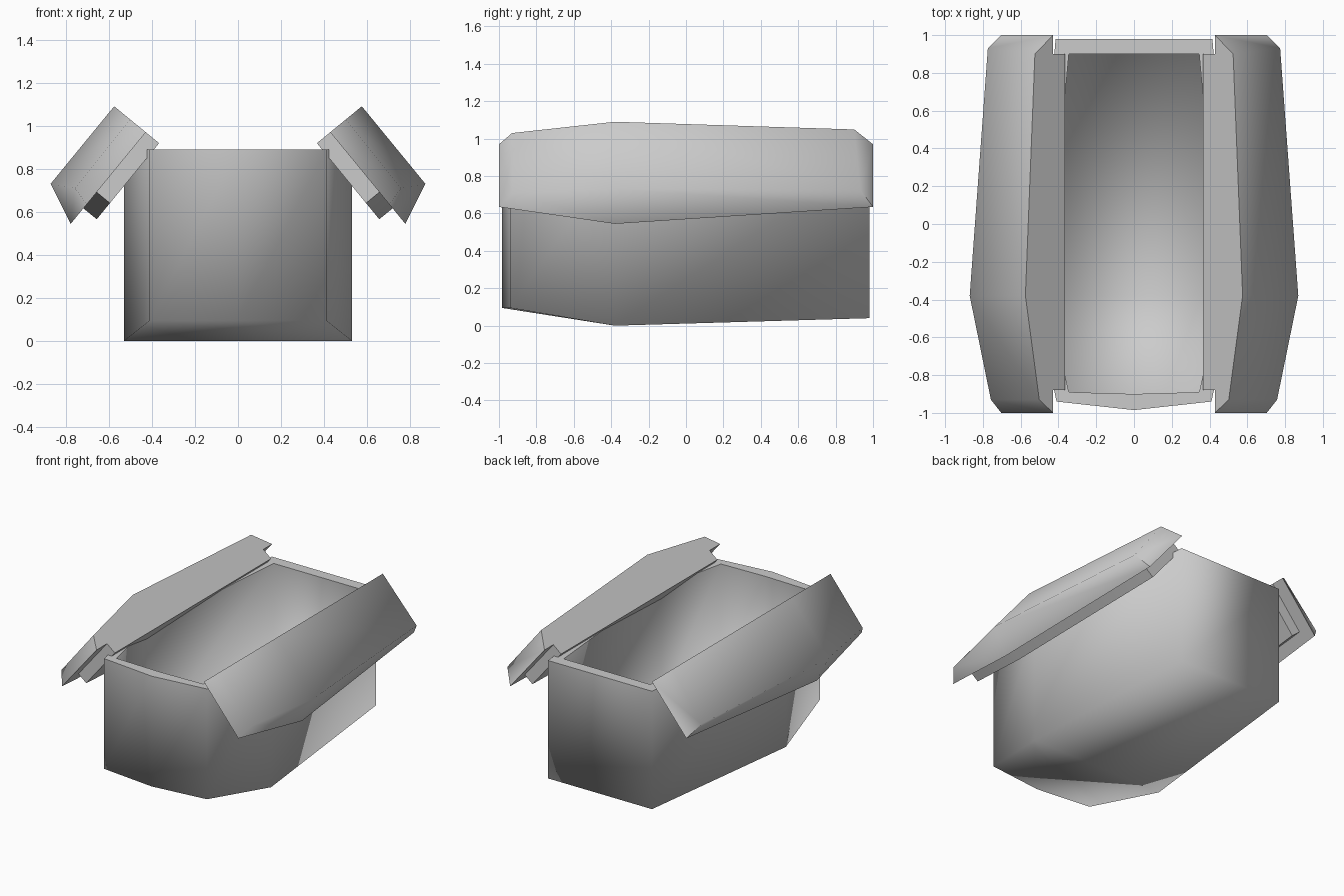
import bpy, bmesh, math
from mathutils import Vector

if "Cube" in bpy.data.objects:
    bpy.data.objects.remove(bpy.data.objects["Cube"])


def make(name, verts, faces, sharp=()):
    """Mesh object with consistent normals, smooth faces and chosen sharp vertex rings."""
    bm = bmesh.new()
    vs = [bm.verts.new(v) for v in verts]
    for f in faces:
        bm.faces.new([vs[i] for i in f])
    bmesh.ops.recalc_face_normals(bm, faces=bm.faces)
    for f in bm.faces:
        f.smooth = True
    ring = {vs[i] for i in sharp}
    for e in bm.edges:
        if e.verts[0] in ring and e.verts[1] in ring:
            e.smooth = False
    me = bpy.data.meshes.new(name)
    bm.to_mesh(me)
    bm.free()
    ob = bpy.data.objects.new(name, me)
    bpy.context.collection.objects.link(ob)
    return ob


def smooth_by_angle(ob, deg):
    bpy.ops.object.select_all(action='DESELECT')
    ob.select_set(True)
    bpy.context.view_layer.objects.active = ob
    bpy.ops.object.shade_smooth_by_angle(angle=math.radians(deg))


# Open tub: coffin-shaped plan with bowed front, tapered floor
outer = [(-.415, .98, .04), (-.53, -.38, 0), (-.41, -.94, .095), (0, -.985, .095),
         (.41, -.94, .095), (.53, -.38, 0), (.415, .98, .04)]
inner = [(-.345, .9, .11), (-.46, -.38, .07), (-.345, -.89, .165), (0, -.9, .165),
         (.345, -.89, .165), (.46, -.38, .07), (.345, .9, .11)]
TOP, n = .89, len(outer)
verts = (outer + [(x, y, TOP) for x, y, z in outer]
         + [(x, y, TOP) for x, y, z in inner] + inner)
faces = []
for i in range(n):
    j = (i + 1) % n
    for r in range(3):          # outer wall, rim, inner wall
        faces.append((r * n + i, r * n + j, r * n + n + j, r * n + n + i))
for o in (0, 3 * n):            # underside and inner floor
    faces += [(o, o + 1, o + 5, o + 6), (o + 1, o + 2, o + 3, o + 4, o + 5)]
make("tub", verts, faces, range(n, 3 * n))

# Half lids, opened outward. Local coords: u up the slope, d depth towards the tub, y
A = Vector((-.575, 0, 1.09))
U = Vector((.634, 0, .773))
D = Vector((.773, 0, -.634))
slab = [(0, .19, -1), (-.433, .19, -1), (-.55, .19, -.38), (-.433, .19, 1), (0, .19, 1),
        (0, .095, -.93), (-.41, .10, -.93), (-.465, 0, -.38), (-.405, .075, .93),
        (0, .065, .9), (0, 0, -.38)]
slab_faces = [(0, 1, 2, 3, 4), (0, 5, 10, 9, 4), (5, 6, 7, 10), (10, 7, 8, 9),
              (6, 1, 2, 7), (7, 2, 3, 8), (0, 1, 6, 5), (4, 9, 8, 3)]
plan = [(0, -.88), (-.36, -.88), (-.457, -.38), (-.36, .9), (0, .9)]
plug = [(u, d, y) for d in (.18, .27) for u, y in plan]
plug_faces = [tuple(range(5)), tuple(range(5, 10))]
plug_faces += [(i, (i + 1) % 5, (i + 1) % 5 + 5, i + 5) for i in range(5)]

for side, label in ((1, "left"), (-1, "right")):
    def place(pts):
        out = []
        for u, d, y in pts:
            p = A + U * u + D * d
            out.append((p.x * side, y, p.z))
        return out
    smooth_by_angle(make(label + "_lid", place(slab), slab_faces), 75)
    smooth_by_angle(make(label + "_lid_lip", place(plug), plug_faces), 40)
